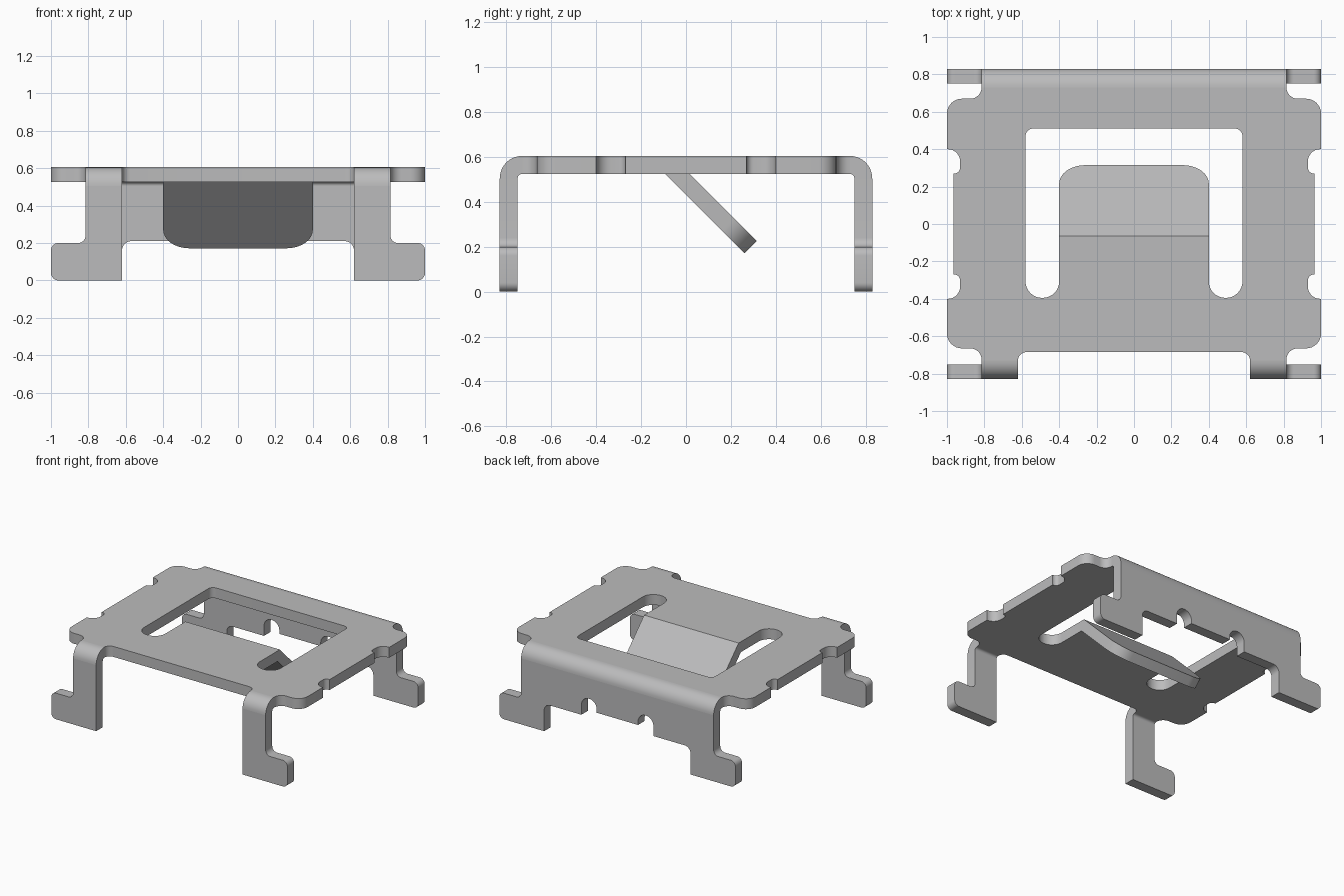
import bpy
import math
from mathutils import Matrix, Vector

if "Cube" in bpy.data.objects:
    bpy.data.objects.remove(bpy.data.objects["Cube"], do_unlink=True)

T = 0.08                      # sheet thickness
TOP, SIDE = 0.605, 0.83       # outer faces of the deck and the flanges
R = 0.1                       # outer bend radius

steel = bpy.data.materials.new("grey_steel")
steel.use_nodes = True
grey = (0.5, 0.5, 0.505, 1)
steel.diffuse_color = grey
steel.node_tree.nodes["Principled BSDF"].inputs["Base Color"].default_value = grey


def rounded(corners, steps=8):
    """Replace each right-angled corner (x, y, radius) by an arc."""
    out = []
    for i, c in enumerate(corners):
        p = Vector(c[:2])
        r = c[2] if len(c) > 2 else 0
        if not r:
            out.append(p)
            continue
        d1 = (Vector(corners[i - 1][:2]) - p).normalized()
        d2 = (Vector(corners[(i + 1) % len(corners)][:2]) - p).normalized()
        centre = p + (d1 + d2) * r
        for k in range(steps + 1):
            a = math.pi / 2 * k / steps
            out.append(centre - d2 * r * math.cos(a) - d1 * r * math.sin(a))
    return out


def mirrored(half):
    return half + [(-c[0], *c[1:]) for c in reversed(half)]


def sheet(name, loops, matrix, depth=T):
    """Filled outline (with holes) extruded to a flat sheet."""
    curve = bpy.data.curves.new(name, "CURVE")
    curve.dimensions = "2D"
    curve.fill_mode = "BOTH"
    curve.extrude = depth / 2
    for pts in loops:
        spline = curve.splines.new("POLY")
        spline.points.add(len(pts) - 1)
        for sp, p in zip(spline.points, pts):
            sp.co = (p[0], p[1], 0, 1)
        spline.use_cyclic_u = True
    ob = bpy.data.objects.new(name, curve)
    bpy.context.collection.objects.link(ob)
    ob.matrix_world = matrix
    bpy.ops.object.select_all(action="DESELECT")
    ob.select_set(True)
    bpy.context.view_layer.objects.active = ob
    bpy.ops.object.convert(target="MESH")
    ob = bpy.context.view_layer.objects.active
    bpy.ops.object.mode_set(mode="EDIT")
    bpy.ops.mesh.select_all(action="SELECT")
    bpy.ops.mesh.remove_doubles(threshold=0.0005)
    bpy.ops.mesh.normals_make_consistent(inside=False)
    bpy.ops.object.mode_set(mode="OBJECT")
    ob.data.materials.clear()
    ob.data.materials.append(steel)
    bpy.ops.object.shade_smooth_by_angle(angle=math.radians(30))
    return ob


def upright(y):
    return Matrix.Translation((0, y, 0)) @ Matrix.Rotation(math.pi / 2, 4, "X")


flat_y = SIDE - R             # where the deck meets the bends
flat_z = TOP - R              # where the flanges meet the bends
LEG_IN, LEG_OUT = 0.62, 0.815
HINGE = -0.065

# deck with ears, edge notches and the window around the tongue
edge = [
    (LEG_IN, -0.685, 0.045), (LEG_IN, -flat_y), (LEG_OUT, -flat_y),
    (LEG_OUT, -0.665, 0.06), (1, -0.665, 0.08), (1, -0.4),
    (0.93, -0.4, 0.065), (0.93, -0.27, 0.03), (0.965, -0.27),
    (0.965, 0.27), (0.93, 0.27, 0.03), (0.93, 0.4, 0.065),
    (1, 0.4), (1, 0.67, 0.08), (LEG_OUT, 0.67, 0.06), (LEG_OUT, flat_y),
]
window = [(0.4, HINGE), (0.4, -0.395, 0.088), (0.58, -0.395, 0.088), (0.58, 0.51, 0.04)]
sheet("deck", [rounded(mirrored(edge)), rounded(mirrored(window))],
      Matrix.Translation((0, 0, TOP - T / 2)))

# tongue bent down through the window
tilt = Matrix.Rotation(-math.pi / 4, 4, "X")
thick = 0.076
tongue = mirrored([(0.4, 0), (0.4, 0.537, 0.14)])
sheet("spring_tongue", [rounded(tongue)],
      Matrix.Translation((0, HINGE, TOP)) @ tilt @ Matrix.Translation((0, 0, -thick / 2)),
      thick)

# back flange with feet and two relief notches
foot = [(LEG_IN, 0), (1, 0, 0.04), (1, 0.2, 0.04), (LEG_OUT, 0.2, 0.04), (LEG_OUT, flat_z)]
lower = [(0.175, 0.26), (0.175, 0.35, 0.064), (0.305, 0.35, 0.064),
         (0.305, 0.21), (LEG_IN, 0.21, 0.05)]
sheet("back_flange", [rounded(mirrored(lower + foot))], upright(SIDE - T / 2))

# front legs
leg = foot + [(LEG_IN, flat_z)]
for side, s in (("left", 1), ("right", -1)):
    sheet("front_leg_" + side, [rounded([(s * c[0], *c[1:]) for c in leg])],
          upright(-SIDE + T / 2))


# rounded bends joining the deck to the flanges
def bend(name, sign, x0, x1):
    angles = [math.pi / 2 * k / 10 for k in range(11)]
    ring = [(R, a) for a in angles] + [(R - T, a) for a in reversed(angles)]
    pts = [(sign * (flat_y + r * math.cos(a)), flat_z + r * math.sin(a)) for r, a in ring]
    turn = Matrix(((0, 0, 1, (x0 + x1) / 2), (1, 0, 0, 0), (0, 1, 0, 0), (0, 0, 0, 1)))
    sheet(name, [pts], turn, x1 - x0)


bend("back_bend", 1, -LEG_OUT, LEG_OUT)
bend("front_bend_left", -1, LEG_IN, LEG_OUT)
bend("front_bend_right", -1, -LEG_OUT, -LEG_IN)
